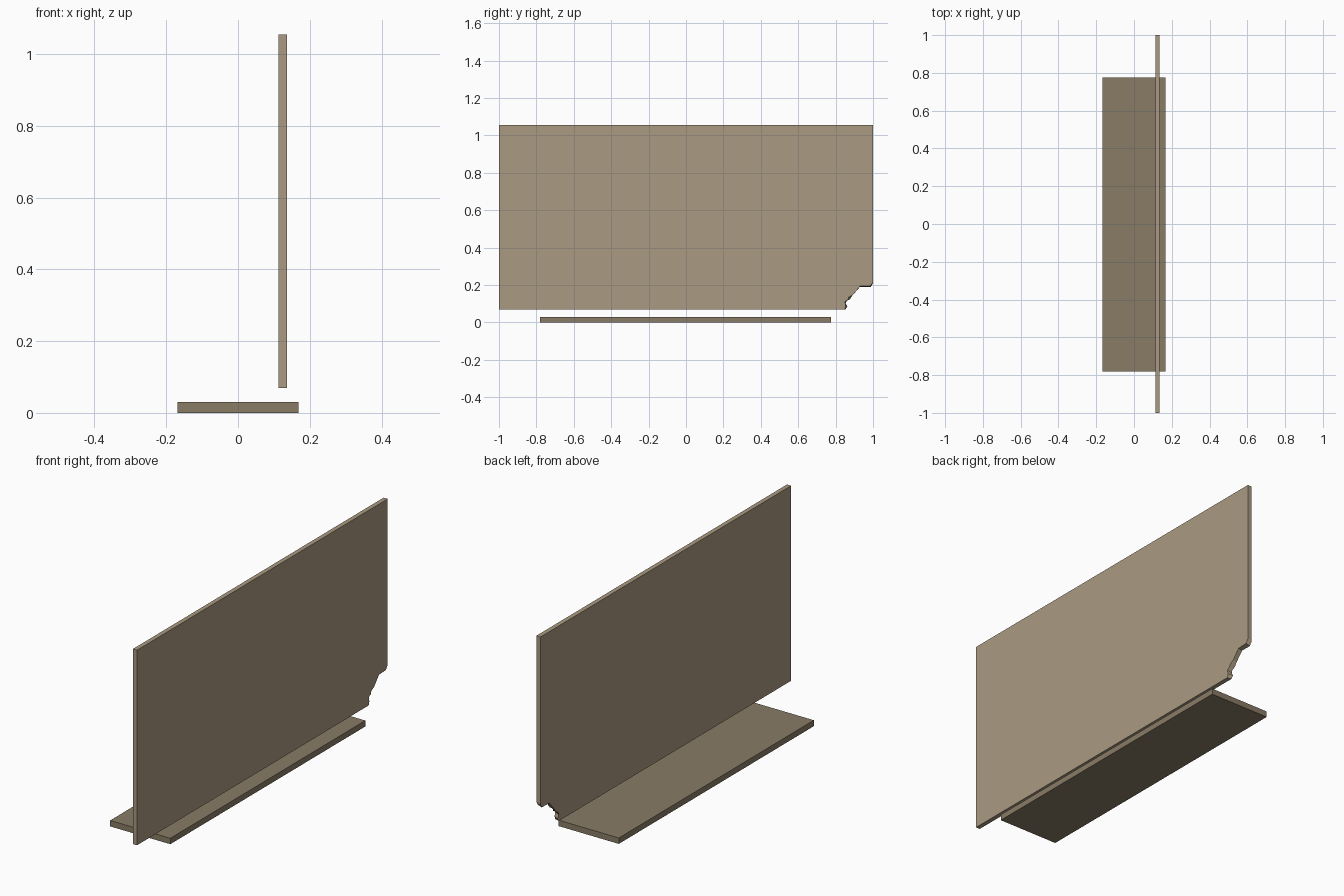
import bpy, bmesh

if "Cube" in bpy.data.objects:
    bpy.data.objects.remove(bpy.data.objects["Cube"])


def make_object(name, bm, colour):
    bmesh.ops.recalc_face_normals(bm, faces=bm.faces)
    mesh = bpy.data.meshes.new(name)
    bm.to_mesh(mesh)
    bm.free()
    mat = bpy.data.materials.new(name + "_colour")
    mat.diffuse_color = colour
    mat.use_nodes = True
    mat.node_tree.nodes["Principled BSDF"].inputs["Base Color"].default_value = mat.diffuse_color
    mesh.materials.append(mat)
    obj = bpy.data.objects.new(name, mesh)
    bpy.context.collection.objects.link(obj)
    return obj


def loft_x(name, x0, profile0, x1, profile1, colour):
    """Solid between two matching (y, z) outlines at x0 and x1."""
    bm = bmesh.new()
    a = [bm.verts.new((x0, y, z)) for y, z in profile0]
    b = [bm.verts.new((x1, y, z)) for y, z in profile1]
    bm.faces.new(a)
    bm.faces.new(b[::-1])
    n = len(a)
    for i in range(n):
        j = (i + 1) % n
        bm.faces.new((a[i], b[i], b[j], a[j]))
    return make_object(name, bm, colour)


# Flat base plank
plank = [(-0.78, 0), (0.776, 0), (0.776, 0.03), (-0.78, 0.03)]
loft_x("base_plank", -0.168, plank, 0.168, plank, (0.25, 0.20, 0.13, 1))

# Upright board with a splintered lower corner, slightly skewed through its thickness
board = [(-1, 0.07), (-1, 1.055), (1, 1.055)]
chip_back = [(1, 0.21), (0.988, 0.19), (0.93, 0.19), (0.888, 0.143),
             (0.878, 0.125), (0.858, 0.115), (0.854, 0.10), (0.863, 0.085), (0.852, 0.07)]
chip_front = [(1, 0.217), (0.986, 0.196), (0.931, 0.194), (0.893, 0.148),
              (0.870, 0.135), (0.865, 0.12), (0.849, 0.112), (0.854, 0.088), (0.848, 0.07)]
loft_x("upright_board", 0.113, board + chip_back, 0.136, board + chip_front,
       (0.40, 0.32, 0.22, 1))
